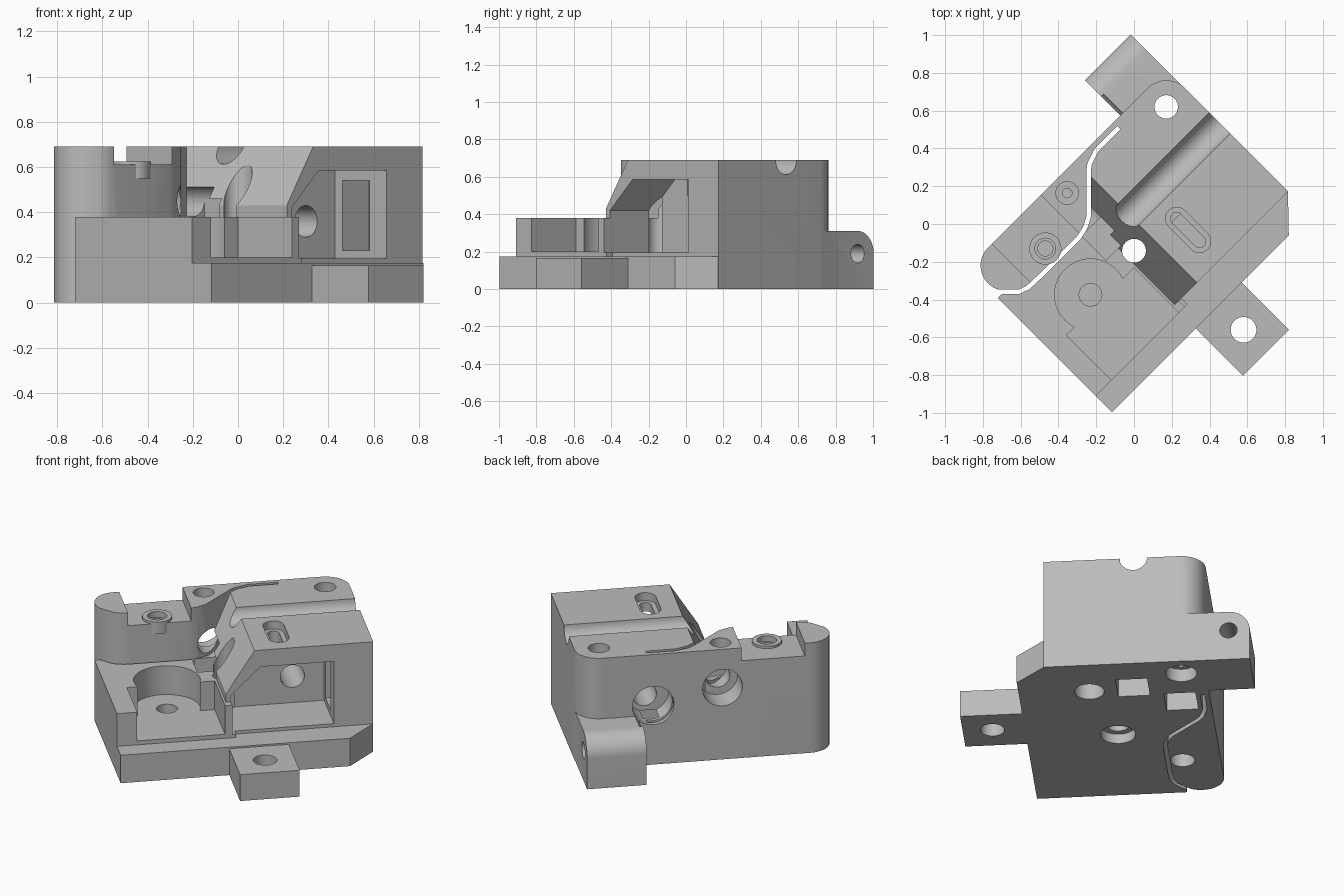
import bpy, bmesh, math
from mathutils import Matrix, Vector

if "Cube" in bpy.data.objects:
    bpy.data.objects.remove(bpy.data.objects["Cube"])

grey = bpy.data.materials.new("plain_grey")
grey.use_nodes = True
colour = (0.5, 0.5, 0.5, 1)
grey.diffuse_color = colour
grey.node_tree.nodes["Principled BSDF"].inputs["Base Color"].default_value = colour


def arc(cx, cy, r, start, end, steps=12):
    angles = [math.radians(start + (end - start) * i / steps) for i in range(steps + 1)]
    return [(cx + r * math.cos(a), cy + r * math.sin(a)) for a in angles]


def rect(x0, x1, y0, y1):
    return [(x0, y0), (x1, y0), (x1, y1), (x0, y1)]


def prism(name, pts, low, high, axis="z"):
    """Extrude a flat outline along one axis."""
    place = {"z": lambda p, h: (p[0], p[1], h),
             "x": lambda p, h: (h, p[0], p[1]),
             "y": lambda p, h: (p[0], h, p[1])}[axis]
    bm = bmesh.new()
    rings = [[bm.verts.new(place(p, h)) for p in pts] for h in (low, high)]
    bm.faces.new(rings[0])
    bm.faces.new(rings[1])
    for i in range(len(pts)):
        j = (i + 1) % len(pts)
        bm.faces.new((rings[0][i], rings[0][j], rings[1][j], rings[1][i]))
    bmesh.ops.recalc_face_normals(bm, faces=bm.faces)
    mesh = bpy.data.meshes.new(name)
    bm.to_mesh(mesh)
    bm.free()
    obj = bpy.data.objects.new(name, mesh)
    bpy.context.collection.objects.link(obj)
    return obj


def cylinder(name, cx, cy, r, low, high, axis="z"):
    return prism(name, arc(cx, cy, r, 0, 360, 40)[:-1], low, high, axis)


def combine(target, other, operation):
    """Apply a boolean and discard the helper."""
    mod = target.modifiers.new("boolean", "BOOLEAN")
    mod.object, mod.operation, mod.solver = other, operation, "EXACT"
    graph = bpy.context.evaluated_depsgraph_get()
    mesh = bpy.data.meshes.new_from_object(target.evaluated_get(graph))
    target.modifiers.clear()
    target.data = mesh
    bpy.data.objects.remove(other)


def cut(*cutter):
    combine(body, prism("cutter", *cutter), "DIFFERENCE")


def drill(*hole):
    combine(body, cylinder("drill", *hole), "DIFFERENCE")


def add(part):
    combine(body, part, "UNION")


# Tower with a sloping side and one rounded vertical corner
body = prism("extruder_body", [(-.15, 0), (.70, 0), (.70, .69), (.015, .69), (-.15, .43)],
             -.455, .458, "y")
cut([(.8, .6), (.56, .6)] + arc(.56, .318, .14, 90, 0) + [(.8, .318)], -.1, .8)

# Base flange, mounting tab and lower motor-side plate
add(prism("base", [(-.787, -.622), (.537, -.622), (.70, -.4525), (.70, .1),
                   (-.5, .1), (-.787, .233)], 0, .175))
add(prism("mounting_tab", rect(-.16, .184, -.976, -.5), 0, .165))
add(prism("lower_plate", rect(-.787, -.1, -.50, .233), 0, .38))

# Spring arm outline follows the flexure slit
slit = [(.304, .417), (.134, .417), (.06, .392), (.028, .368), (-.141, .198),
        (-.198, .168), (-.255, .156), (-.552, .156), (-.633, .159), (-.686, .177),
        (-.771, .262)]
add(prism("spring_arm", slit[2:-1] + arc(-.636, .325, .133, 225, 90) + [(.06, .458)], 0, .69))

# Hinge lug with a rounded nose
add(prism("hinge_lug", [(.3, 0), (.721, 0)] + arc(.60, .19, .121, 0, 90) + [(.3, .311)],
          .354, .698, "x"))

# Flexure slit
path = [Vector(p) for p in slit + [(-.87, .361)]]
sides = ([], [])
for i, p in enumerate(path):
    d = (path[min(i + 1, len(path) - 1)] - path[max(i - 1, 0)]).normalized()
    normal = Vector((-d.y, d.x)) * .012
    sides[0].append(tuple(p + normal))
    sides[1].append(tuple(p - normal))
cut(sides[0] + sides[1][::-1], -.1, .8)

# Arm notch and its raised screw boss
cut(rect(-.605, -.24, .1, .6), .61, .8)
add(cylinder("screw_boss", -.424, .24, .085, .55, .625))
drill(-.424, .24, .055, .59, .8)
drill(-.424, .24, .04, .3, .8)
drill(-.424, .24, .07, -.1, .1)

# Open rectangular pocket and round pocket in the lower plate
cut(rect(-.67, -.163, -.65, -.163), .2, .6)
drill(-.428, -.102, .19, .2, .6)
drill(-.428, -.102, .06, .12, .6)

# Side window, its inner hollow and the bores
cut([(-.12, .195), (.473, .195), (.473, .585), (.05, .585), (-.12, .42)], -.7, -.135, "y")
cut(rect(-.35, -.18, .23, .54), .4, .64, "x")
drill(.29, .36, .07, -.2, .6, "y")
drill(.27, .37, .12, .28, .6, "y")
drill(-.13, .45, .115, .3, .6, "y")
drill(-.13, .45, .07, .05, .6, "y")
cut(rect(-.24, -.06, -.03, .15), .28, .46)

# Filament groove and adjustment slot on top
drill(.057, .69, .078, -.3, .9, "x")
cut(arc(.18, -.14, .06, 0, 180) + arc(.18, -.31, .06, 180, 360), .64, .8)
cut(arc(.18, -.14, .033, 0, 180) + arc(.18, -.31, .033, 180, 360), .5, .8)

# Vertical screw holes
drill(-.1, -.1, .063, -.1, .8)
drill(-.1, -.1, .1, -.1, .06)
drill(.559, .318, .062, -.1, .8)
drill(.559, .318, .09, -.1, .08)
drill(.014, -.806, .068, -.1, .4)
drill(-.134, .366, .06, .6, .8)
drill(-.134, .366, .025, .5, .8)

# Hinge pin hole and underside pockets
drill(.60, .19, .05, .3, .9, "x")
drill(.40, -.22, .085, -.1, .12)
cut(rect(.33, .52, -.06, .12), -.1, .2)
cut(rect(.15, .34, .2, .38), -.1, .26)

# Turn diagonally and finish
body.data.transform(Matrix.Rotation(math.radians(45), 4, "Z"))
body.data.materials.clear()
body.data.materials.append(grey)
for face in body.data.polygons:
    face.material_index = 0
bpy.ops.object.select_all(action="DESELECT")
body.select_set(True)
bpy.context.view_layer.objects.active = body
bpy.ops.object.shade_smooth_by_angle(angle=math.radians(30))
